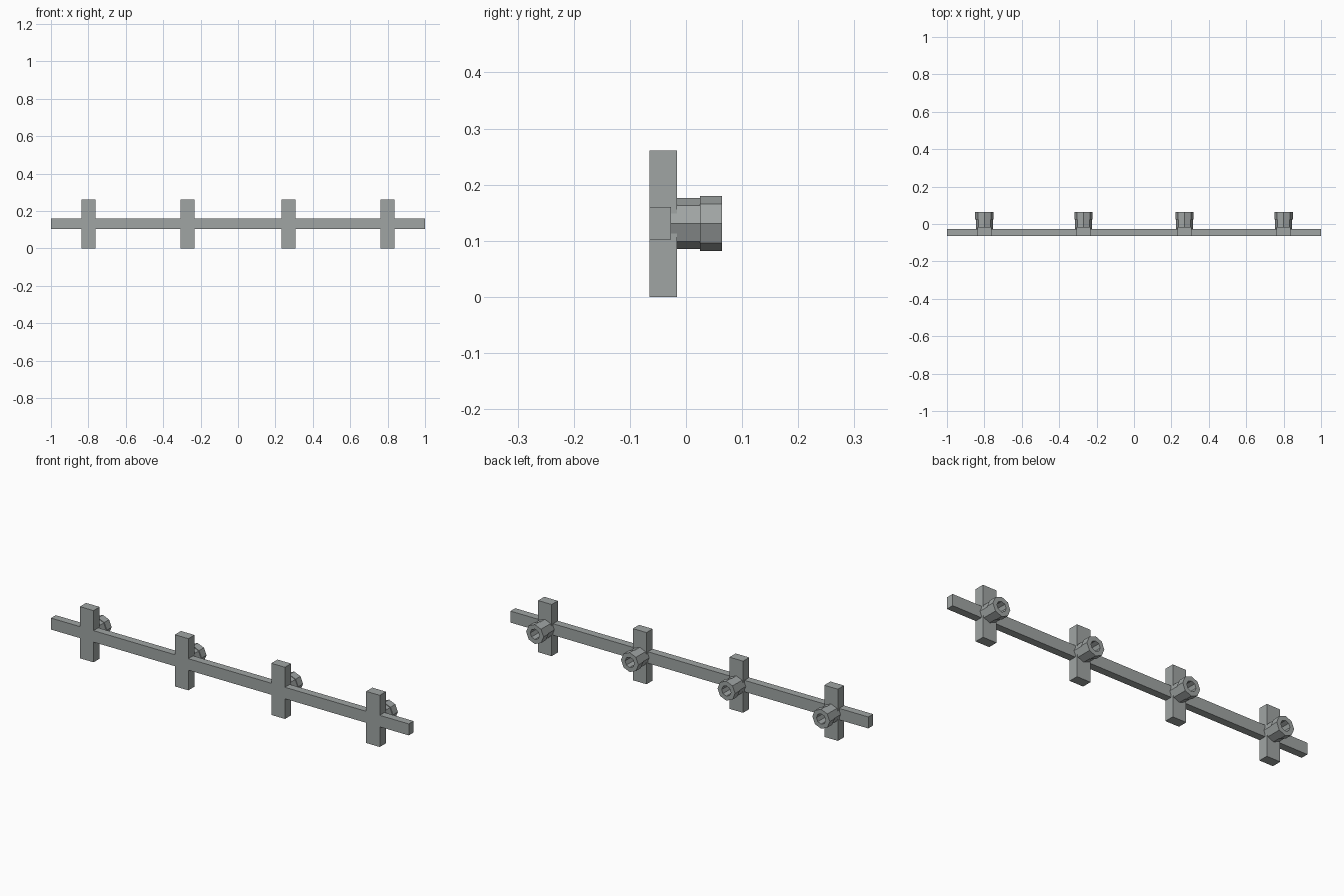
import bpy, bmesh, math
from mathutils import Vector

cube = bpy.data.objects.get("Cube")
if cube:
    bpy.data.objects.remove(cube, do_unlink=True)

grey = bpy.data.materials.new("light_grey")
grey.use_nodes = True
COLOUR = (0.35, 0.375, 0.37, 1)
grey.diffuse_color = COLOUR
grey.node_tree.nodes["Principled BSDF"].inputs["Base Color"].default_value = COLOUR

POSTS = (-0.80, -0.27, 0.27, 0.80)
POST_HALF = 0.038
FRONT, BAR_BACK, POST_BACK = -0.065, -0.027, -0.016
AXIS_Z = 0.131
SIDES = 8


def finish(name, bm):
    bmesh.ops.recalc_face_normals(bm, faces=bm.faces)
    mesh = bpy.data.meshes.new(name)
    bm.to_mesh(mesh)
    bm.free()
    mesh.materials.append(grey)
    obj = bpy.data.objects.new(name, mesh)
    bpy.context.collection.objects.link(obj)


def box(name, low, high):
    low, high = Vector(low), Vector(high)
    bm = bmesh.new()
    bmesh.ops.create_cube(bm, size=1)
    bmesh.ops.scale(bm, vec=high - low, verts=bm.verts)
    bmesh.ops.translate(bm, vec=(low + high) / 2, verts=bm.verts)
    finish(name, bm)


def lathe(name, x, profile):
    """Turn a closed (radius, y) outline into an eight-sided ring."""
    bm = bmesh.new()
    rings = []
    for radius, y in profile:
        ring = []
        for i in range(SIDES):
            a = math.tau * i / SIDES
            ring.append(bm.verts.new((x + radius * math.cos(a), y, AXIS_Z + radius * math.sin(a))))
        rings.append(ring)
    for k, ring in enumerate(rings):
        following = rings[(k + 1) % len(rings)]
        for i in range(SIDES):
            j = (i + 1) % SIDES
            bm.faces.new((ring[i], ring[j], following[j], following[i]))
    finish(name, bm)


# Long bar, in lengths between the uprights
ends = [-1.0]
for x in POSTS:
    ends += [x - POST_HALF, x + POST_HALF]
ends.append(1.0)
for left, right in zip(ends[::2], ends[1::2]):
    box("bar_section", (left, FRONT, 0.102), (right, BAR_BACK, 0.16))

# Uprights, each with a hollow collared clip on the back
CLIP = [(0.026, BAR_BACK), (0.0455, BAR_BACK), (0.0455, 0.025),
        (0.049, 0.025), (0.049, 0.064), (0.026, 0.064)]
for x in POSTS:
    box("upright", (x - POST_HALF, FRONT, 0), (x + POST_HALF, POST_BACK, 0.261))
    lathe("back_clip", x, CLIP)
